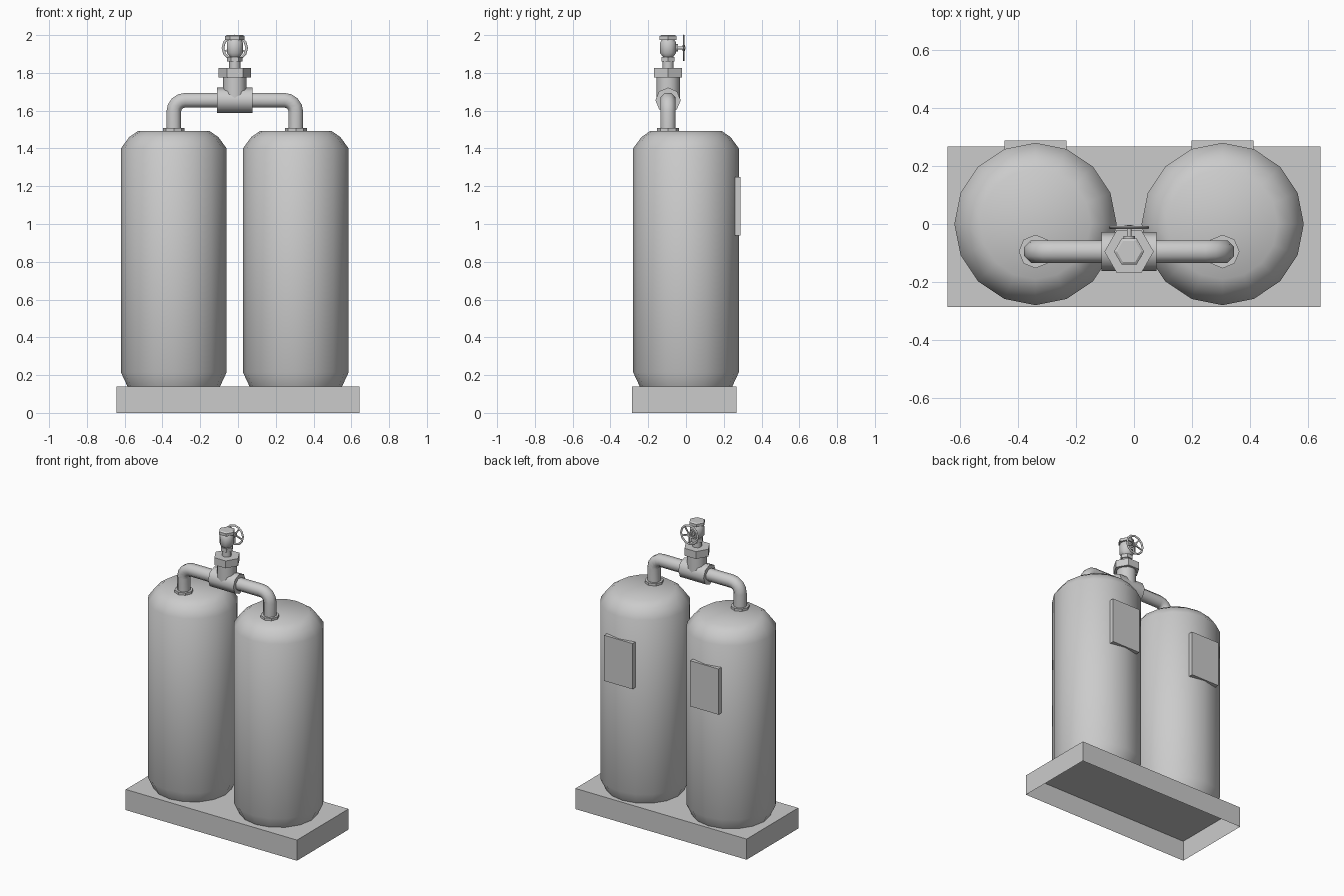
import bpy, bmesh, math
from mathutils import Vector, Matrix

if "Cube" in bpy.data.objects:
    bpy.data.objects.remove(bpy.data.objects["Cube"])

TANKS = (-0.34, 0.306)      # tank centres in x
PX, PY, PZ = -0.017, -0.095, 1.655   # centre of the pipe tee


def finish(name, bm, smooth=None):
    bmesh.ops.recalc_face_normals(bm, faces=bm.faces)
    me = bpy.data.meshes.new(name)
    bm.to_mesh(me)
    bm.free()
    ob = bpy.data.objects.new(name, me)
    bpy.context.collection.objects.link(ob)
    if smooth:
        bpy.ops.object.select_all(action='DESELECT')
        ob.select_set(True)
        bpy.context.view_layer.objects.active = ob
        bpy.ops.object.shade_smooth_by_angle(angle=math.radians(smooth))
    return ob


def box(name, lo, hi, open_bottom=False):
    lo, hi = Vector(lo), Vector(hi)
    bm = bmesh.new()
    bmesh.ops.create_cube(bm, size=1)
    bmesh.ops.scale(bm, vec=hi - lo, verts=bm.verts)
    bmesh.ops.translate(bm, vec=(lo + hi) / 2, verts=bm.verts)
    if open_bottom:
        bm.normal_update()
        down = [f for f in bm.faces if f.normal.z < -0.9]
        bmesh.ops.delete(bm, geom=down, context='FACES')
    return finish(name, bm)


def skin(bm, rings, closed=False, caps=(True, True)):
    """Bridge successive vertex rings with quads."""
    n = len(rings[0])
    pairs = list(zip(rings, rings[1:]))
    if closed:
        pairs.append((rings[-1], rings[0]))
    for a, b in pairs:
        for i in range(n):
            j = (i + 1) % n
            bm.faces.new((a[i], a[j], b[j], b[i]))
    if not closed:
        for ring, cap in zip((rings[0], rings[-1]), caps):
            if cap:
                bm.faces.new(ring)


def lathe(name, profile, sides, centre, axis='Z', turn=0.0, smooth=None, caps=(True, True)):
    """Revolve (radius, height) pairs about an axis."""
    rot = {'Z': Matrix.Identity(3),
           'X': Matrix.Rotation(math.pi / 2, 3, 'Y'),
           'Y': Matrix.Rotation(-math.pi / 2, 3, 'X')}[axis]
    bm = bmesh.new()
    rings = []
    for r, h in profile:
        ring = []
        for i in range(sides):
            a = math.tau * (i + turn) / sides
            p = rot @ Vector((r * math.cos(a), r * math.sin(a), h))
            ring.append(bm.verts.new(p + Vector(centre)))
        rings.append(ring)
    skin(bm, rings, caps=caps)
    return finish(name, bm, smooth)


def elbow_pipe(name, x, z0, r, bend, sides=8):
    """Pipe rising from a tank and bending into the tee."""
    s = 1 if x < PX else -1
    path = [(Vector((x, PY, z0)), 0.0)]
    for k in range(5):
        a = math.pi / 2 * k / 4
        path.append((Vector((x + s * bend * (1 - math.cos(a)), PY,
                             PZ - bend + bend * math.sin(a))), a))
    path.append((Vector((PX - s * 0.06, PY, PZ)), math.pi / 2))
    bm = bmesh.new()
    rings = []
    for p, a in path:
        u = Vector((s * math.cos(a), 0, -math.sin(a)))
        v = Vector((0, 1, 0))
        angs = [math.tau * (i + 0.5) / sides for i in range(sides)]
        rings.append([bm.verts.new(p + (u * math.cos(t) + v * math.sin(t)) * r * 1.05)
                      for t in angs])
    skin(bm, rings)
    finish(name, bm, 50)


# Plinth, open underneath
box("base", (-0.643, -0.286, 0), (0.643, 0.268, 0.14), open_bottom=True)

# Tanks with label plates, flanges and outlet pipes
for side, x in zip(("left", "right"), TANKS):
    lathe(side + "_tank",
          [(0.245, 0.14), (0.28, 0.215), (0.28, 1.40), (0.236, 1.46), (0.19, 1.492)],
          16, (x, 0, 0), smooth=40, caps=(False, True))
    box(side + "_plate", (x - 0.107, 0.255, 0.94), (x + 0.107, 0.289, 1.25))
    lathe(side + "_flange", [(0.058, 1.48), (0.058, 1.508)], 8, (x, PY, 0))
    elbow_pipe(side + "_pipe", x, 1.49, 0.04, 0.06)

# Tee fitting
lathe("tee_body", [(0.067, -0.095), (0.067, 0.095)], 8, (PX, PY, PZ), 'X', smooth=50)
lathe("tee_neck", [(0.062, PZ), (0.062, 1.78)], 12, (PX, PY, 0), smooth=40)
lathe("tee_nut", [(0.085, 1.775), (0.085, 1.825)], 6, (PX, PY, 0))

# Valve
lathe("valve_stem", [(0.03, 1.82), (0.03, 1.865)], 8, (PX, PY, 0), smooth=50)
lathe("valve_lower_nut", [(0.04, 1.86), (0.04, 1.885)], 6, (PX, PY, 0))
lathe("valve_body", [(0.03, 1.885), (0.046, 1.905), (0.046, 1.96), (0.034, 1.98)],
      8, (PX, PY, 0), turn=0.5, smooth=50)
lathe("valve_cap", [(0.052, 1.975), (0.052, 1.994), (0.042, 2.0)], 6, (PX, PY, 0))

# Handwheel on the back of the valve
WZ, WY = 1.932, -0.012
lathe("wheel_bonnet", [(0.02, -0.06), (0.02, -0.03)], 8, (PX, WY, WZ), 'Y', smooth=50)
lathe("wheel_spindle", [(0.008, -0.05), (0.008, 0.009)], 8, (PX, WY, WZ), 'Y', smooth=50)
lathe("wheel_hub", [(0.015, -0.006), (0.015, 0.006)], 8, (PX, WY, WZ), 'Y', smooth=50)
bm = bmesh.new()
rings = []
for i in range(12):
    a = math.tau * i / 12
    d = Vector((math.cos(a), 0, math.sin(a)))
    c = Vector((PX, WY, WZ)) + d * 0.063
    rings.append([bm.verts.new(c + d * 0.007 * math.cos(t) + Vector((0, 0.006 * math.sin(t), 0)))
                  for t in (k * math.tau / 6 for k in range(6))])
skin(bm, rings, closed=True)
finish("wheel_rim", bm, 65)
for k in range(5):
    bm = bmesh.new()
    bmesh.ops.create_cube(bm, size=1)
    bmesh.ops.scale(bm, vec=(0.055, 0.006, 0.009), verts=bm.verts)
    bmesh.ops.translate(bm, vec=(0.035, 0, 0), verts=bm.verts)
    bmesh.ops.rotate(bm, cent=(0, 0, 0), verts=bm.verts,
                     matrix=Matrix.Rotation(math.tau * k / 5 + math.pi / 2, 3, 'Y'))
    bmesh.ops.translate(bm, vec=(PX, WY, WZ), verts=bm.verts)
    finish("wheel_spoke_%d" % (k + 1), bm)
